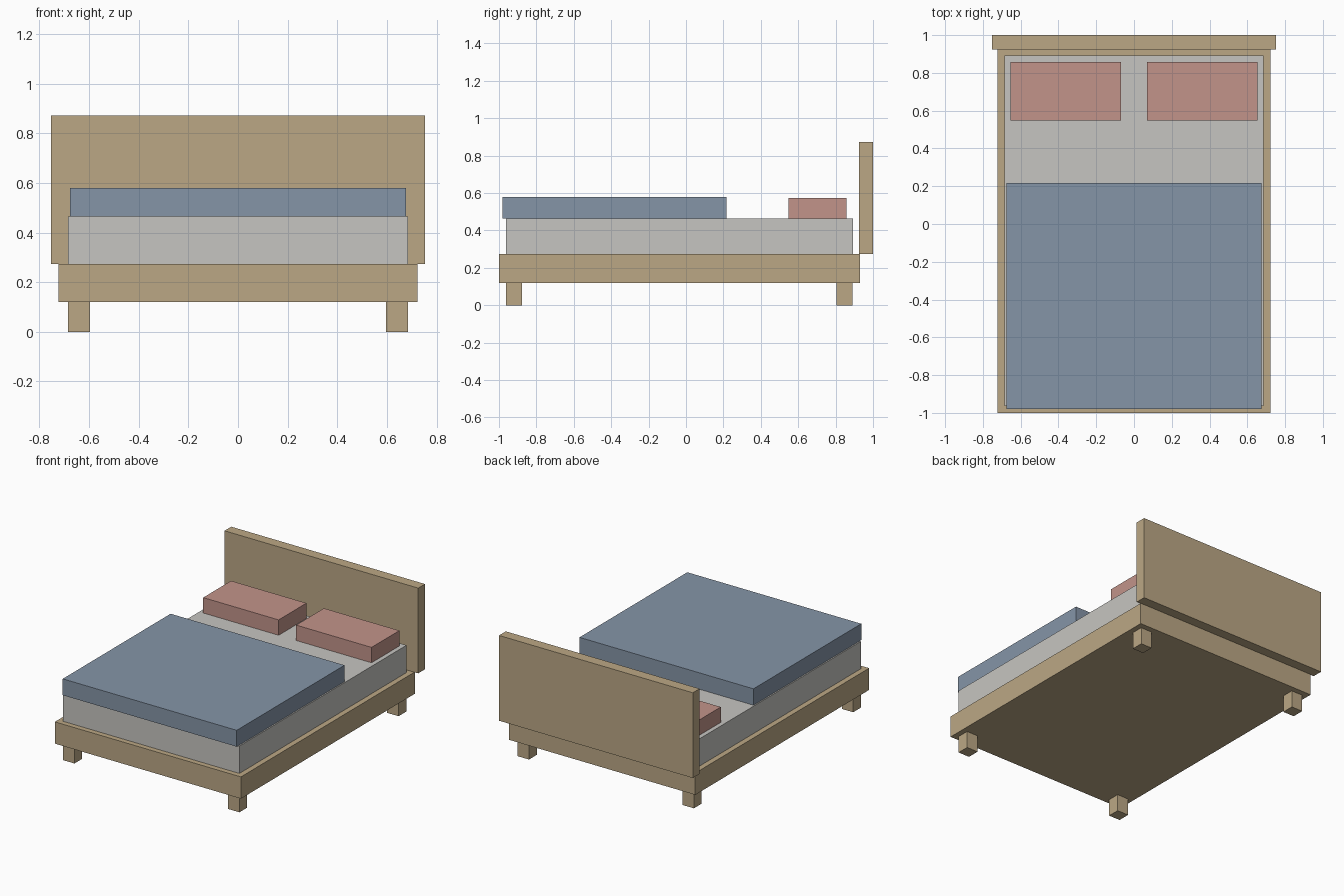
import bpy
import bmesh
from mathutils import Vector

default = bpy.data.objects.get("Cube")
if default:
    bpy.data.objects.remove(default, do_unlink=True)


def make_material(name, rgb):
    mat = bpy.data.materials.new(name)
    mat.use_nodes = True
    color = (*rgb, 1.0)
    mat.diffuse_color = color
    mat.node_tree.nodes["Principled BSDF"].inputs["Base Color"].default_value = color
    return mat


wood = make_material("light wood", (0.50, 0.39, 0.235))
sheet = make_material("pale grey sheet", (0.565, 0.558, 0.533))
blue = make_material("blue blanket", (0.235, 0.30, 0.39))
pink = make_material("dusty pink", (0.54, 0.295, 0.255))


def box(name, low, high, mat):
    """Flat-faced box spanning two opposite corners."""
    low, high = Vector(low), Vector(high)
    bm = bmesh.new()
    bmesh.ops.create_cube(bm, size=1)
    bmesh.ops.scale(bm, vec=high - low, verts=bm.verts)
    bmesh.ops.translate(bm, vec=(low + high) / 2, verts=bm.verts)
    mesh = bpy.data.meshes.new(name)
    bm.to_mesh(mesh)
    bm.free()
    mesh.materials.append(mat)
    obj = bpy.data.objects.new(name, mesh)
    bpy.context.collection.objects.link(obj)
    return obj


def mirrored_boxes(name, low, high, mat):
    """Matching boxes on the left (+x) and right (-x)."""
    box("left_" + name, low, high, mat)
    box("right_" + name, (-high[0], *low[1:]), (-low[0], *high[1:]), mat)


# Wooden structure
frame_bottom, frame_top, mattress_top = 0.12, 0.273, 0.465
box("bed_frame", (-0.723, -1, frame_bottom), (0.723, 0.93, frame_top), wood)
box("headboard", (-0.753, 0.925, frame_top), (0.753, 1, 0.872), wood)
for end, y in (("front", -0.963), ("back", 0.804)):
    mirrored_boxes(end + "_leg", (0.597, y, 0), (0.685, y + 0.086, frame_bottom), wood)

# Bedding
box("mattress", (-0.685, -0.963, frame_top), (0.685, 0.892, mattress_top), sheet)
box("blanket", (-0.676, -0.98, mattress_top), (0.676, 0.217, 0.58), blue)
mirrored_boxes("pillow", (0.068, 0.548, mattress_top), (0.654, 0.857, 0.573), pink)
